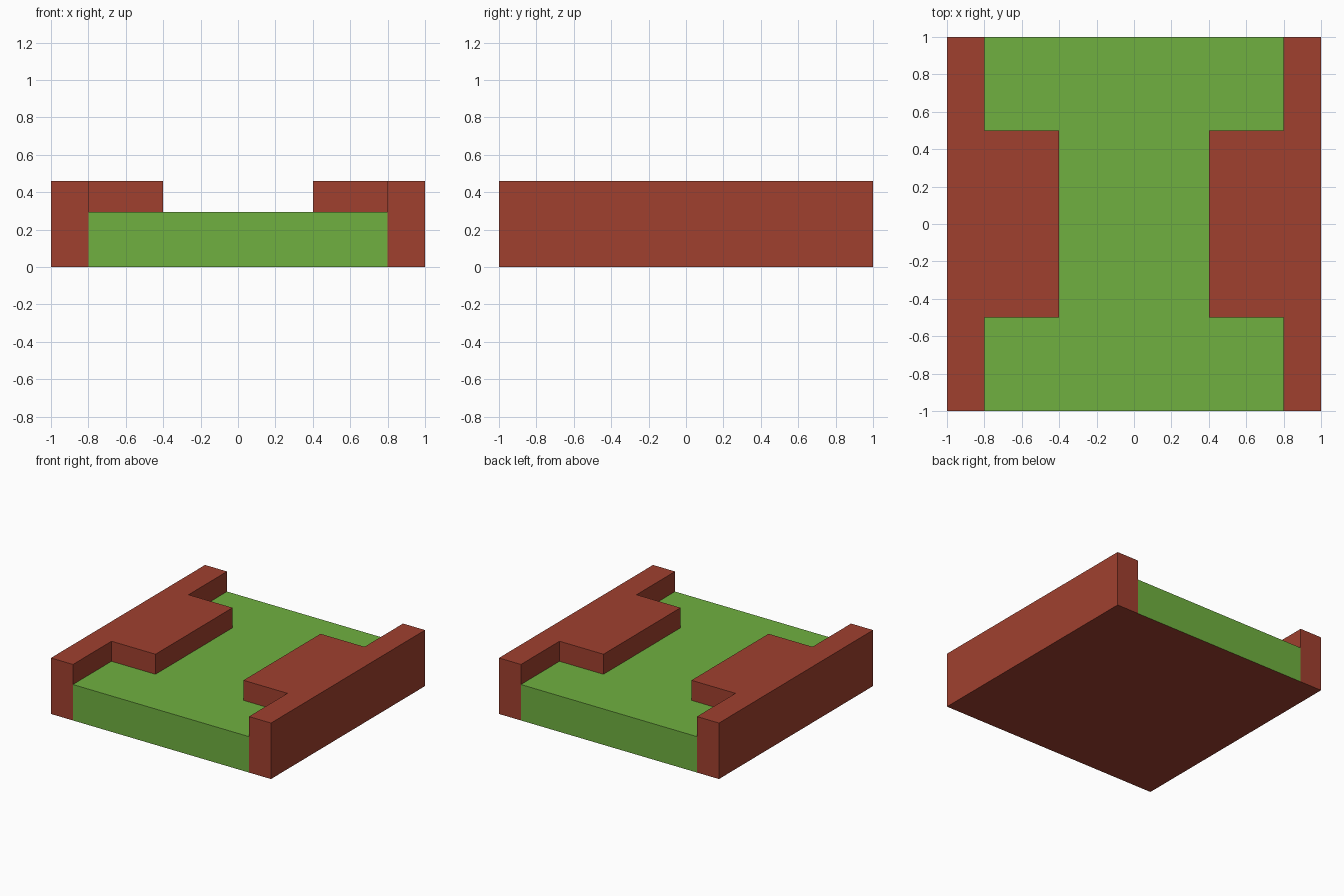
import bpy, bmesh

if "Cube" in bpy.data.objects:
    bpy.data.objects.remove(bpy.data.objects["Cube"])

RAIL_TOP, FLOOR_TOP = 0.46, 0.295


def material(name, rgb):
    m = bpy.data.materials.new(name)
    m.diffuse_color = (*rgb, 1)
    m.use_nodes = True
    m.node_tree.nodes["Principled BSDF"].inputs["Base Color"].default_value = m.diffuse_color
    return m


brown = material("brown_earth", (0.352, 0.051, 0.028))
green = material("green_grass", (0.162, 0.434, 0.051))


def prism(name, outline, height, mats):
    """Extrude a plan outline up from z = 0; returns the object."""
    bm = bmesh.new()
    base = bm.faces.new([bm.verts.new((x, y, 0)) for x, y in outline])
    ext = bmesh.ops.extrude_face_region(bm, geom=[base], use_keep_orig=True)
    verts = [v for v in ext["geom"] if isinstance(v, bmesh.types.BMVert)]
    bmesh.ops.translate(bm, verts=verts, vec=(0, 0, height))
    bmesh.ops.recalc_face_normals(bm, faces=bm.faces)
    # the underside takes the last material
    for f in bm.faces:
        f.material_index = len(mats) - 1 if f.normal.z < -0.5 else 0
    mesh = bpy.data.meshes.new(name)
    bm.to_mesh(mesh)
    bm.free()
    for m in mats:
        mesh.materials.append(m)
    obj = bpy.data.objects.new(name, mesh)
    bpy.context.collection.objects.link(obj)
    return obj


# Inner edge shared by rails and floor: straight sides with a wide step inward
edge = [(0.8, -1), (0.8, -0.5), (0.4, -0.5), (0.4, 0.5), (0.8, 0.5), (0.8, 1)]

# Raised side rails
for side, name in ((1, "right_rail"), (-1, "left_rail")):
    outline = [(1, 1), (1, -1)] + edge
    prism(name, [(side * x, y) for x, y in outline], RAIL_TOP, [brown])

# Grass floor between the rails, brown underneath
prism("grass_floor", edge + [(-x, y) for x, y in reversed(edge)],
      FLOOR_TOP, [green, brown])
